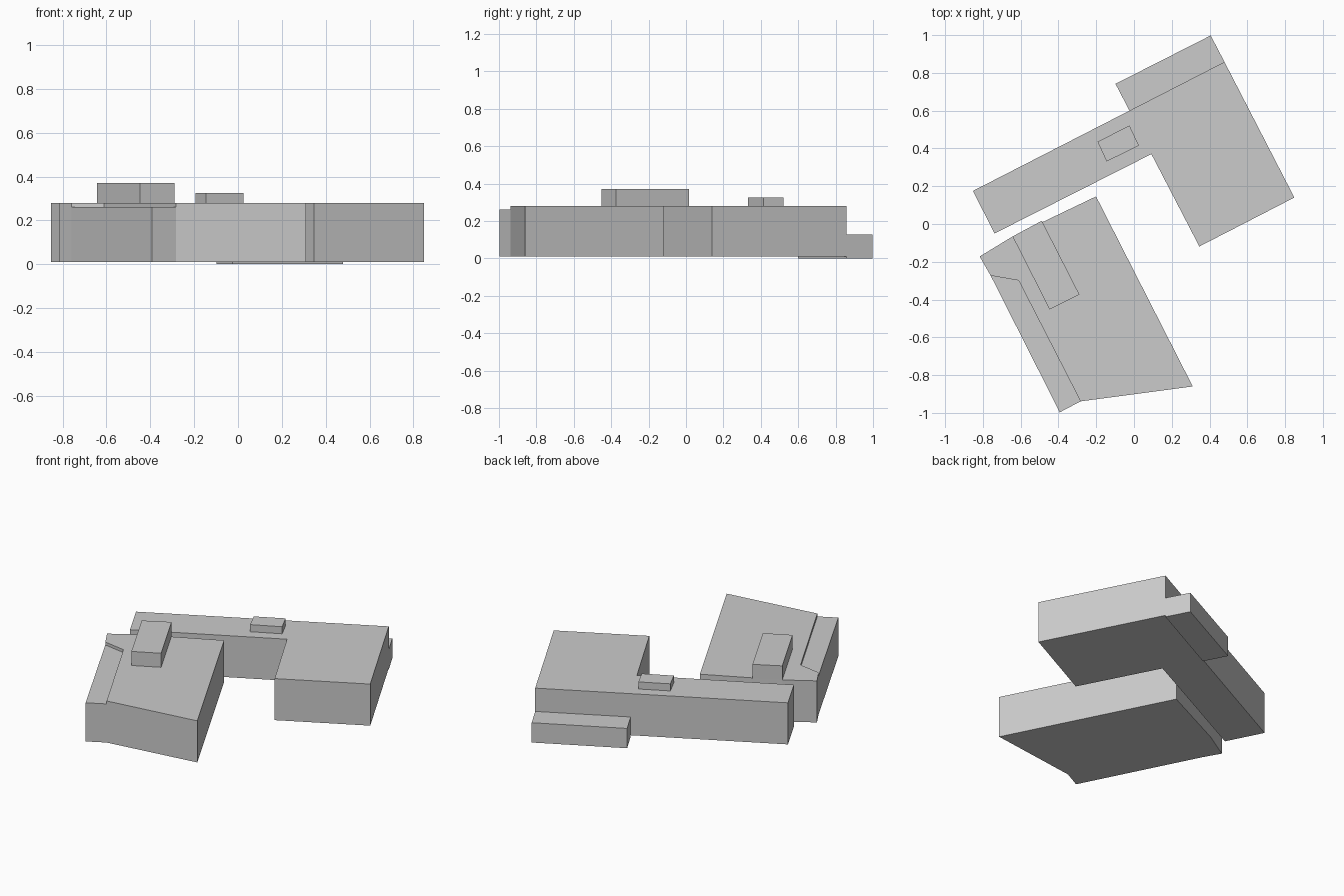
import bpy
import bmesh

cube = bpy.data.objects.get("Cube")
if cube:
    bpy.data.objects.remove(cube, do_unlink=True)

GREY = (0.6, 0.6, 0.6, 1)
grey = bpy.data.materials.new("plain grey")
grey.use_nodes = True
grey.diffuse_color = GREY
grey.node_tree.nodes["Principled BSDF"].inputs["Base Color"].default_value = GREY

BASE, ROOF = 0.01, 0.279


def prism(name, outline, bottom, top):
    """Extrude a footprint upwards into a flat-roofed block."""
    bm = bmesh.new()
    face = bm.faces.new([bm.verts.new((x, y, bottom)) for x, y in outline])
    walls = bmesh.ops.extrude_face_region(bm, geom=[face], use_keep_orig=True)
    for v in walls["geom"]:
        if isinstance(v, bmesh.types.BMVert):
            v.co.z = top
    bmesh.ops.recalc_face_normals(bm, faces=bm.faces)
    mesh = bpy.data.meshes.new(name)
    bm.to_mesh(mesh)
    bm.free()
    mesh.materials.append(grey)
    obj = bpy.data.objects.new(name, mesh)
    bpy.context.collection.objects.link(obj)
    return obj


# L-shaped rear building
prism("rear_building",
      [(-0.853, 0.175), (-0.738, -0.05), (0.092, 0.37), (0.346, -0.119),
       (0.849, 0.14), (0.479, 0.858), (-0.024, 0.6)], BASE, ROOF)

# Low annex along the back wall
prism("rear_annex",
      [(-0.024, 0.6), (0.479, 0.858), (0.406, 0.998), (-0.098, 0.742)], 0, 0.128)

# Small box on the rear roof
prism("rear_roof_box",
      [(-0.193, 0.436), (-0.145, 0.331), (0.026, 0.415), (-0.024, 0.521)],
      ROOF, 0.325)

# Front building
prism("front_building",
      [(-0.817, -0.172), (-0.759, -0.273), (-0.611, -0.299), (-0.283, -0.939),
       (0.311, -0.86), (-0.201, 0.146), (-0.643, -0.066)], BASE, ROOF)

# Slightly lower strip on its outer side
prism("front_side_strip",
      [(-0.759, -0.273), (-0.393, -0.997), (-0.283, -0.939), (-0.611, -0.299)],
      BASE, 0.26)

# Raised block on the front roof
prism("front_roof_block",
      [(-0.643, -0.066), (-0.447, -0.452), (-0.289, -0.373), (-0.488, 0.017)],
      ROOF, 0.37)
